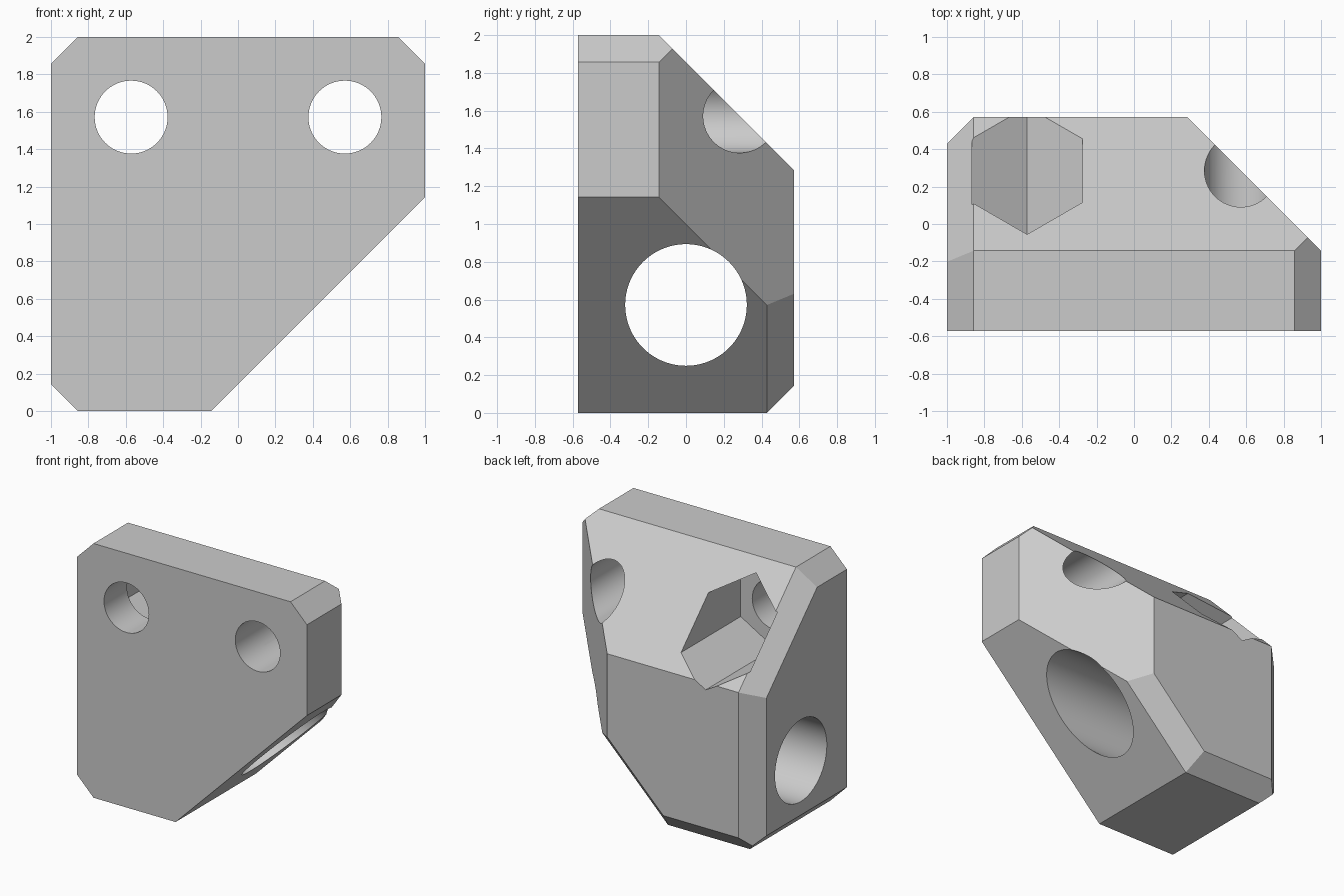
import bpy, bmesh, math
from mathutils import Matrix, Vector

cube = bpy.data.objects.get("Cube")
if cube:
    bpy.data.objects.remove(cube, do_unlink=True)

U = 1 / 7            # design unit, also the chamfer size
D = math.sqrt(0.5)   # component of a 45 degree direction

grey = bpy.data.materials.new("plain grey")
grey.use_nodes = True
colour = (0.6, 0.6, 0.6, 1)
grey.diffuse_color = colour
grey.node_tree.nodes["Principled BSDF"].inputs["Base Color"].default_value = colour


def make_object(name, bm):
    bmesh.ops.recalc_face_normals(bm, faces=bm.faces)
    mesh = bpy.data.meshes.new(name)
    bm.to_mesh(mesh)
    bm.free()
    mesh.materials.append(grey)
    obj = bpy.data.objects.new(name, mesh)
    bpy.context.collection.objects.link(obj)
    return obj


# Block, trimmed by planes: everything beyond normal . p = limit is removed
bm = bmesh.new()
bmesh.ops.create_cube(bm, size=2)
bmesh.ops.scale(bm, vec=(1, 4 * U, 1), verts=bm.verts)
bmesh.ops.translate(bm, vec=(0, 0, 1), verts=bm.verts)
trims = [
    ((1, 0, -1), -U),               # large lower slope
    ((0, 1, 1), 13 * U),            # upper back slope
    ((1, 1, 0), 6 * U),             # back side slope
    ((1, 0, 1), 20 * U),            # upper corners
    ((-1, 0, 1), 20 * U),
    ((-1, 0, -1), 6 * U),           # lower corner
    ((-1, 1, 0), 10 * U),           # upright back edge
    ((0, 1, -1), 3 * U),            # bottom back edge
    ((D, 1, -D), 3 * U - D * U),    # edge of the large slope
    ((-1, D, D), 6 * U + 13 * U * D),  # edge of the upper back slope
]
for normal, limit in trims:
    n = Vector(normal)
    cut = bmesh.ops.bisect_plane(
        bm, geom=bm.verts[:] + bm.edges[:] + bm.faces[:], dist=1e-6,
        plane_co=n * limit / n.length_squared, plane_no=n, clear_outer=True)
    rim = [e for e in cut["geom_cut"] if isinstance(e, bmesh.types.BMEdge)]
    bmesh.ops.contextual_create(bm, geom=rim)
block = make_object("bracket_block", bm)


def bore(name, sides, radius, length, centre, axis, turn=0):
    """Cut a prism out of the block along the x or y axis."""
    bm = bmesh.new()
    bmesh.ops.create_cone(bm, cap_ends=True, segments=sides, radius1=radius,
                          radius2=radius, depth=length)
    tilt = Matrix.Rotation(math.pi / 2, 4, "Y" if axis == "x" else "X")
    spin = Matrix.Rotation(turn, 4, axis.upper())
    bm.transform(Matrix.Translation(centre) @ spin @ tilt)
    cutter = make_object(name, bm)
    cutter.hide_render = True
    mod = block.modifiers.new(name, "BOOLEAN")
    mod.operation, mod.solver, mod.object = "DIFFERENCE", "EXACT", cutter
    bpy.ops.object.modifier_apply(modifier=name)
    bpy.data.objects.remove(cutter, do_unlink=True)


bpy.ops.object.select_all(action="DESELECT")
block.select_set(True)
bpy.context.view_layer.objects.active = block

# Cross bore, then screw holes with hexagonal pockets open to the back
bore("cross_bore", 96, 0.322, 3, (0, 0, 4 * U), "x")
hex_radius = 0.341
floor, back = -2 * U, 1
for side, point_angle in ((-1, 90), (1, 45)):
    x, z = side * 4 * U, 11 * U
    bore("screw_hole", 64, 0.195, 3, (x, 0, z), "y")
    # the untilted prism has a corner on its own y axis, which becomes z
    bore("hex_pocket", 6, hex_radius, back - floor,
         (x, (floor + back) / 2, z), "y", math.radians(90 - point_angle))

bpy.ops.object.shade_smooth_by_angle(angle=math.radians(25))
